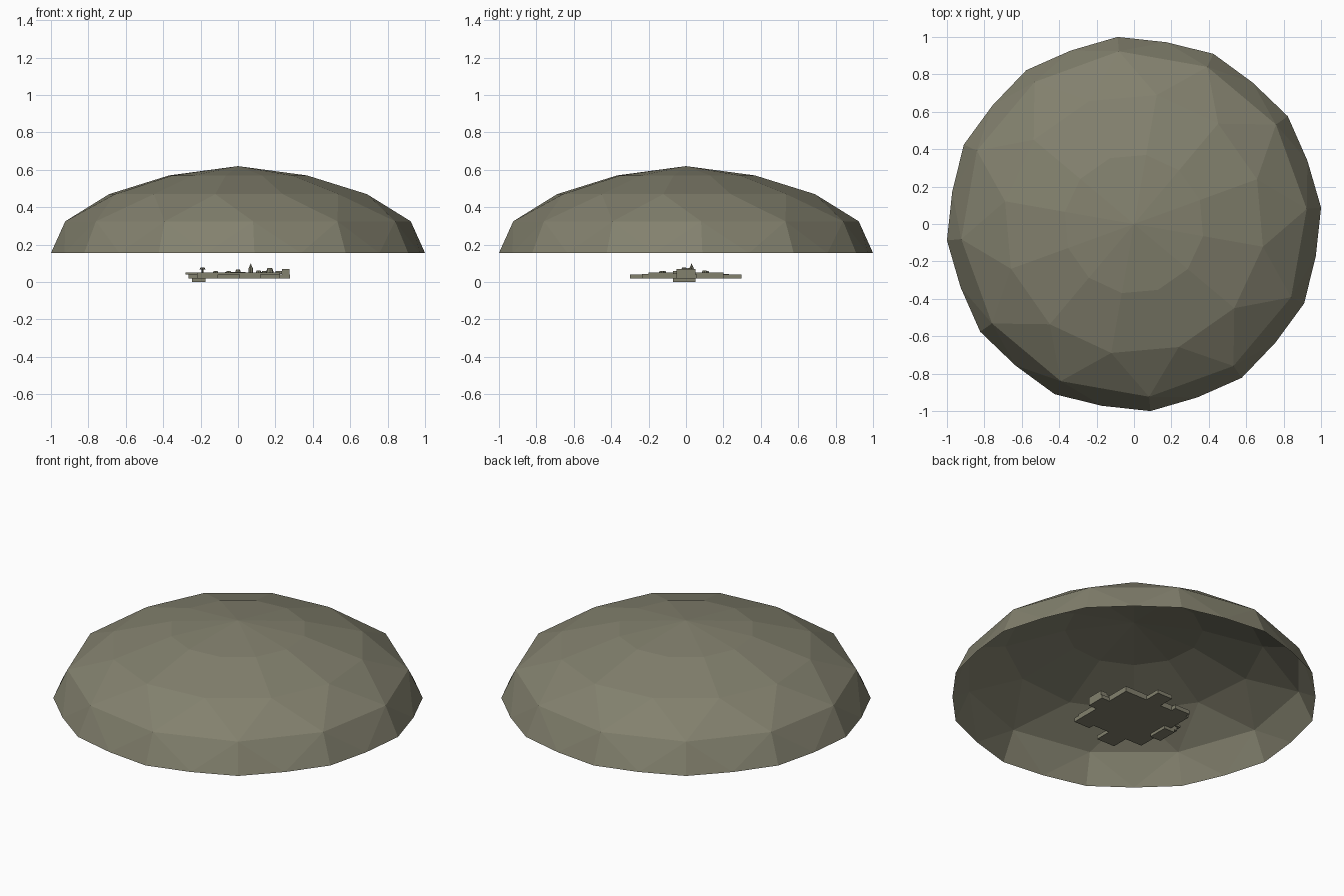
import bpy, bmesh, math
from mathutils import Matrix

if "Cube" in bpy.data.objects:
    bpy.data.objects.remove(bpy.data.objects["Cube"])

olive = bpy.data.materials.new("olive grey")
olive.diffuse_color = (0.225, 0.218, 0.155, 1)
olive.use_nodes = True
olive.node_tree.nodes["Principled BSDF"].inputs["Base Color"].default_value = olive.diffuse_color
dark = bpy.data.materials.new("dark grey olive")
dark.diffuse_color = (0.12, 0.118, 0.09, 1)
dark.use_nodes = True
dark.node_tree.nodes["Principled BSDF"].inputs["Base Color"].default_value = dark.diffuse_color


def finish(name, bm, mat=olive):
    me = bpy.data.meshes.new(name)
    bm.normal_update()
    bm.to_mesh(me)
    bm.free()
    me.materials.append(mat)
    ob = bpy.data.objects.new(name, me)
    bpy.context.collection.objects.link(ob)
    return ob


def box(name, x0, x1, y0, y1, z0, z1, mat=olive):
    bm = bmesh.new()
    m = Matrix.Translation(((x0 + x1) / 2, (y0 + y1) / 2, (z0 + z1) / 2))
    m = m @ Matrix.Diagonal((x1 - x0, y1 - y0, z1 - z0, 1))
    bmesh.ops.create_cube(bm, size=1, matrix=m)
    return finish(name, bm, mat)


def cone(name, x, y, z0, z1, r0, r1, n=8, mat=olive):
    bm = bmesh.new()
    bmesh.ops.create_cone(bm, cap_ends=True, segments=n, radius1=r0, radius2=r1,
                          depth=z1 - z0, matrix=Matrix.Translation((x, y, (z0 + z1) / 2)))
    return finish(name, bm, mat)


# Open faceted shield dome, single skin
bm = bmesh.new()


def ring(n, start, z, radii):
    out = []
    for i in range(n):
        a = math.radians(start + 360 * i / n)
        r = radii[i % len(radii)]
        out.append(bm.verts.new((r * math.cos(a), r * math.sin(a), z)))
    return out


rim = ring(24, 5, 0.155, (1.004, 0.987))
low = ring(12, 5, 0.325, (0.927,))
mid = ring(12, 20, 0.47, (0.70,))
high = ring(12, 20, 0.57, (0.375,))
apex = bm.verts.new((0, 0, 0.62))
for i in range(12):
    j = (i + 1) % 12
    a, b, c = rim[2 * i], rim[2 * i + 1], rim[(2 * i + 2) % 24]
    for f in ((a, b, low[i]), (b, low[j], low[i]), (b, c, low[j]),
              (low[i], low[j], mid[i]), (low[j], mid[j], mid[i]),
              (mid[i], mid[j], high[j], high[i]), (high[i], high[j], apex)):
        bm.faces.new(f)
finish("shield_dome", bm)

# Base platform with a projecting bay on each side
box("base_platform", -0.22, 0.225, -0.2, 0.2, 0.018, 0.042)
bays = {
    "back": (-0.02, 0.08, 0.2, 0.297), "front": (-0.11, 0.01, -0.3, -0.2),
    "right": (0.225, 0.278, -0.05, 0.06), "left": (-0.265, -0.22, -0.08, 0.05),
}
for side, b in bays.items():
    box(side + "_bay", *b, 0.018, 0.04)
box("front_corner_bay", 0.12, 0.225, -0.235, -0.2, 0.018, 0.042)
box("back_corner_bay", -0.2, -0.1, 0.2, 0.23, 0.018, 0.042)

# Low wall around the platform
t = 0.014
box("front_wall", -0.22, 0.225, -0.2, -0.2 + t, 0.042, 0.05)
box("back_wall", -0.22, 0.225, 0.2 - t, 0.2, 0.042, 0.05)
box("left_wall", -0.22, -0.22 + t, -0.2, 0.2, 0.042, 0.05)
box("right_wall", 0.225 - t, 0.225, -0.2, 0.2, 0.042, 0.05)

# Left gatehouse with lowered foot and overhanging deck
box("gate_foot", -0.245, -0.175, -0.07, 0.05, 0.0, 0.018)
box("gate_deck", -0.28, -0.18, -0.09, 0.06, 0.04, 0.052)

# Right block house
box("right_block", 0.235, 0.276, -0.05, 0.05, 0.04, 0.07)
box("right_step", 0.2, 0.235, -0.07, 0.05, 0.042, 0.06)

# Central buildings
box("central_hall", -0.07, 0.04, -0.06, 0.05, 0.042, 0.055)
box("rear_hall", 0.06, 0.17, 0.07, 0.16, 0.042, 0.052)
box("front_hall", -0.02, 0.1, -0.16, -0.09, 0.042, 0.052)

# Spire and dish mast
cone("spire_base", 0.068, 0.03, 0.042, 0.07, 0.012, 0.012)
cone("spire_tip", 0.068, 0.03, 0.07, 0.1, 0.013, 0.0)
cone("dish_mast", -0.19, -0.01, 0.052, 0.068, 0.005, 0.005, 6, dark)
cone("dish", -0.19, -0.01, 0.066, 0.078, 0.018, 0.01, 8, dark)

# Small domed turrets
for i, (x, y, r, z) in enumerate(((-0.05, -0.12, 0.02, 0.06), (0.0, 0.0, 0.02, 0.066),
                                  (0.17, 0.02, 0.025, 0.075), (0.11, 0.1, 0.02, 0.062),
                                  (-0.12, 0.11, 0.02, 0.058), (0.14, -0.13, 0.02, 0.06))):
    cone("turret_%d" % i, x, y, 0.042, z, r, r * 0.5)
